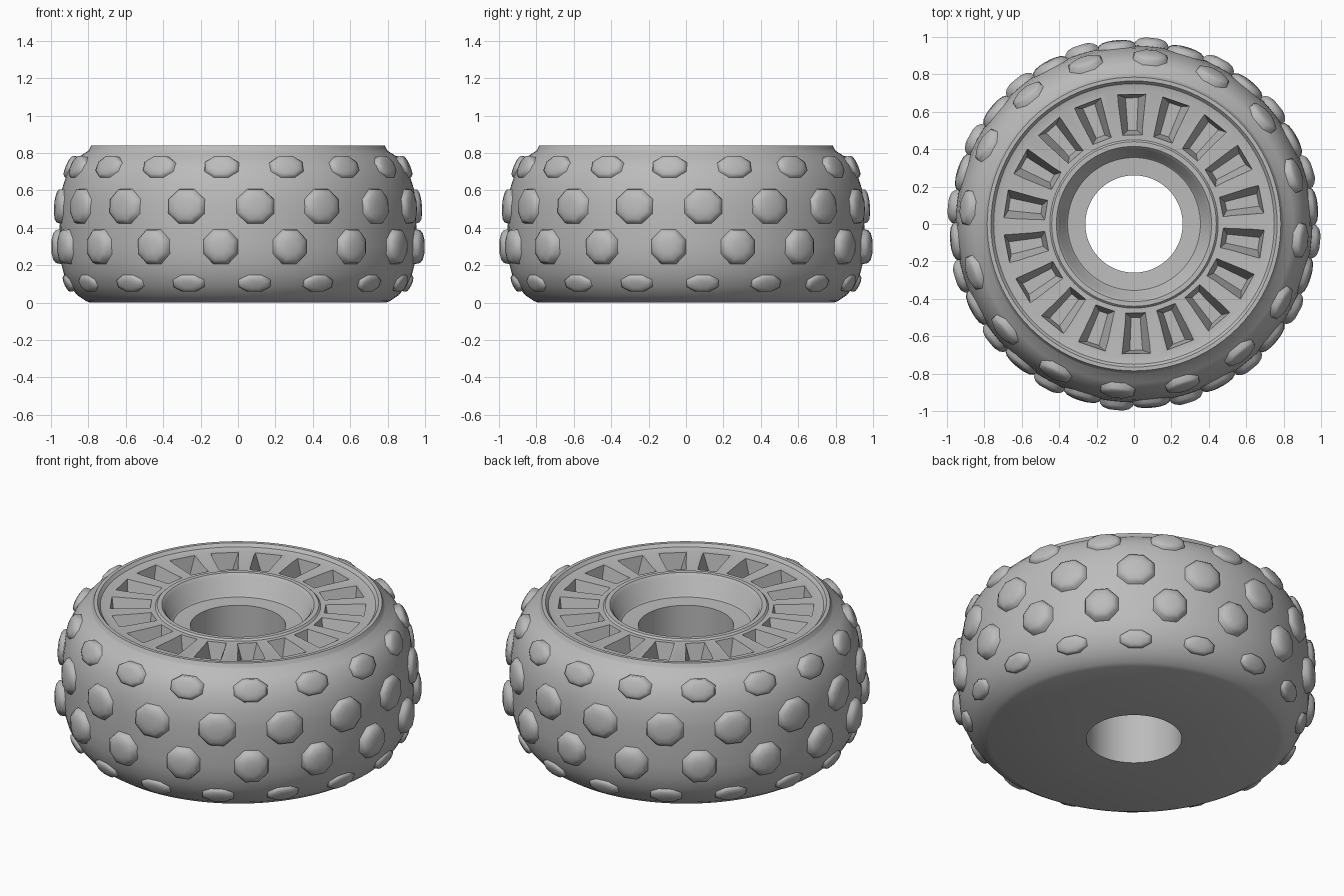
import bpy, bmesh, math
from mathutils import Vector

if "Cube" in bpy.data.objects:
    bpy.data.objects.remove(bpy.data.objects["Cube"])

grey = bpy.data.materials.new("plain_grey")
grey.diffuse_color = (0.5, 0.5, 0.5, 1)
grey.use_nodes = True
grey.node_tree.nodes["Principled BSDF"].inputs["Base Color"].default_value = grey.diffuse_color


def make(name, bm, angle=30):
    bmesh.ops.recalc_face_normals(bm, faces=bm.faces)
    me = bpy.data.meshes.new(name)
    bm.to_mesh(me)
    bm.free()
    me.materials.append(grey)
    ob = bpy.data.objects.new(name, me)
    bpy.context.collection.objects.link(ob)
    return ob


def smooth(ob, angle):
    bpy.ops.object.select_all(action='DESELECT')
    ob.select_set(True)
    bpy.context.view_layer.objects.active = ob
    bpy.ops.object.shade_smooth_by_angle(angle=math.radians(angle))


def lathe(profile, seg):
    bm = bmesh.new()
    rings = []
    for i in range(seg):
        a = 2 * math.pi * i / seg
        rings.append([bm.verts.new((r * math.cos(a), r * math.sin(a), z)) for r, z in profile])
    n = len(profile)
    for i in range(seg):
        p, q = rings[i], rings[(i + 1) % seg]
        for j in range(n):
            k = (j + 1) % n
            bm.faces.new((p[j], q[j], q[k], p[k]))
    return bm


# Wheel body: bore, flat base, bulging tyre, rim lip, spoke face, stepped hub
profile = [(0.26, 0.0), (0.79, 0.0), (0.815, 0.01), (0.86, 0.04), (0.90, 0.09),
           (0.93, 0.15), (0.948, 0.22), (0.955, 0.30), (0.953, 0.42), (0.952, 0.52),
           (0.94, 0.61), (0.918, 0.68), (0.89, 0.735), (0.85, 0.78), (0.80, 0.812),
           (0.795, 0.82), (0.785, 0.84), (0.765, 0.84), (0.75, 0.822), (0.72, 0.815),
           (0.45, 0.815), (0.44, 0.825), (0.415, 0.825), (0.40, 0.81), (0.365, 0.715),
           (0.355, 0.705), (0.26, 0.70)]
body = make("wheel_body", lathe(profile, 96))

# Pocket cutters: tapered wedges between the spokes
bm = bmesh.new()
levels = [(0.865, 0.465, 0.70, 0.065, 0.093), (0.695, 0.50, 0.675, 0.024, 0.034)]
for k in range(18):
    a = math.radians(20 * k + 91)
    rad, tan = Vector((math.cos(a), math.sin(a), 0)), Vector((-math.sin(a), math.cos(a), 0))
    loops = []
    for z, r0, r1, w0, w1 in levels:
        loops.append([bm.verts.new(rad * r + tan * w + Vector((0, 0, z)))
                      for r, w in ((r0, -w0), (r1, -w1), (r1, w1), (r0, w0))])
    t, b = loops
    bm.faces.new(t)
    bm.faces.new(b)
    for j in range(4):
        bm.faces.new((t[j], t[(j + 1) % 4], b[(j + 1) % 4], b[j]))
cutter = make("pocket_cutter", bm)
cutter.hide_render = True

mod = body.modifiers.new("pockets", 'BOOLEAN')
mod.operation = 'DIFFERENCE'
mod.solver = 'EXACT'
mod.object = cutter
bpy.context.view_layer.objects.active = body
bpy.ops.object.modifier_apply(modifier=mod.name)
bpy.data.objects.remove(cutter, do_unlink=True)
smooth(body, 30)


# Tread knobs: rounded octagonal pads in four staggered rows
def knob_row(name, r, z, pitch, offset, half_w, half_h, height):
    bm = bmesh.new()
    steps = [(1.12, -0.03), (1.0, height * 0.45), (0.8, height * 0.78), (0.45, height * 0.96)]
    for k in range(16):
        a = math.radians(22.5 * k + offset)
        out = Vector((math.sin(a), -math.cos(a), 0))
        side = Vector((math.cos(a), math.sin(a), 0))
        p = math.radians(pitch)
        nrm = out * math.cos(p) + Vector((0, 0, math.sin(p)))
        up = Vector((0, 0, math.cos(p))) - out * math.sin(p)
        c = out * r + Vector((0, 0, z))
        rings = []
        for s, h in steps:
            ring = []
            for i in range(8):
                t = math.radians(45 * i + 22.5)
                u = math.cos(t) * half_w * s
                drop = u * u * 0.5   # follow the tyre curvature
                ring.append(bm.verts.new(c + side * u + up * math.sin(t) * half_h * s
                                         + nrm * h - out * drop))
            rings.append(ring)
        for lo, hi in zip(rings, rings[1:]):
            for i in range(8):
                j = (i + 1) % 8
                bm.faces.new((lo[i], lo[j], hi[j], hi[i]))
        bm.faces.new(rings[-1])
    smooth(make(name, bm), 50)


knob_row("upper_shoulder_knobs", 0.897, 0.725, 24, -5.6, 0.095, 0.065, 0.026)
knob_row("upper_tread_knobs", 0.950, 0.515, 4, 5.6, 0.105, 0.095, 0.036)
knob_row("lower_tread_knobs", 0.955, 0.300, 0, -5.6, 0.095, 0.095, 0.046)
knob_row("lower_shoulder_knobs", 0.908, 0.105, -24, 5.6, 0.090, 0.050, 0.024)
